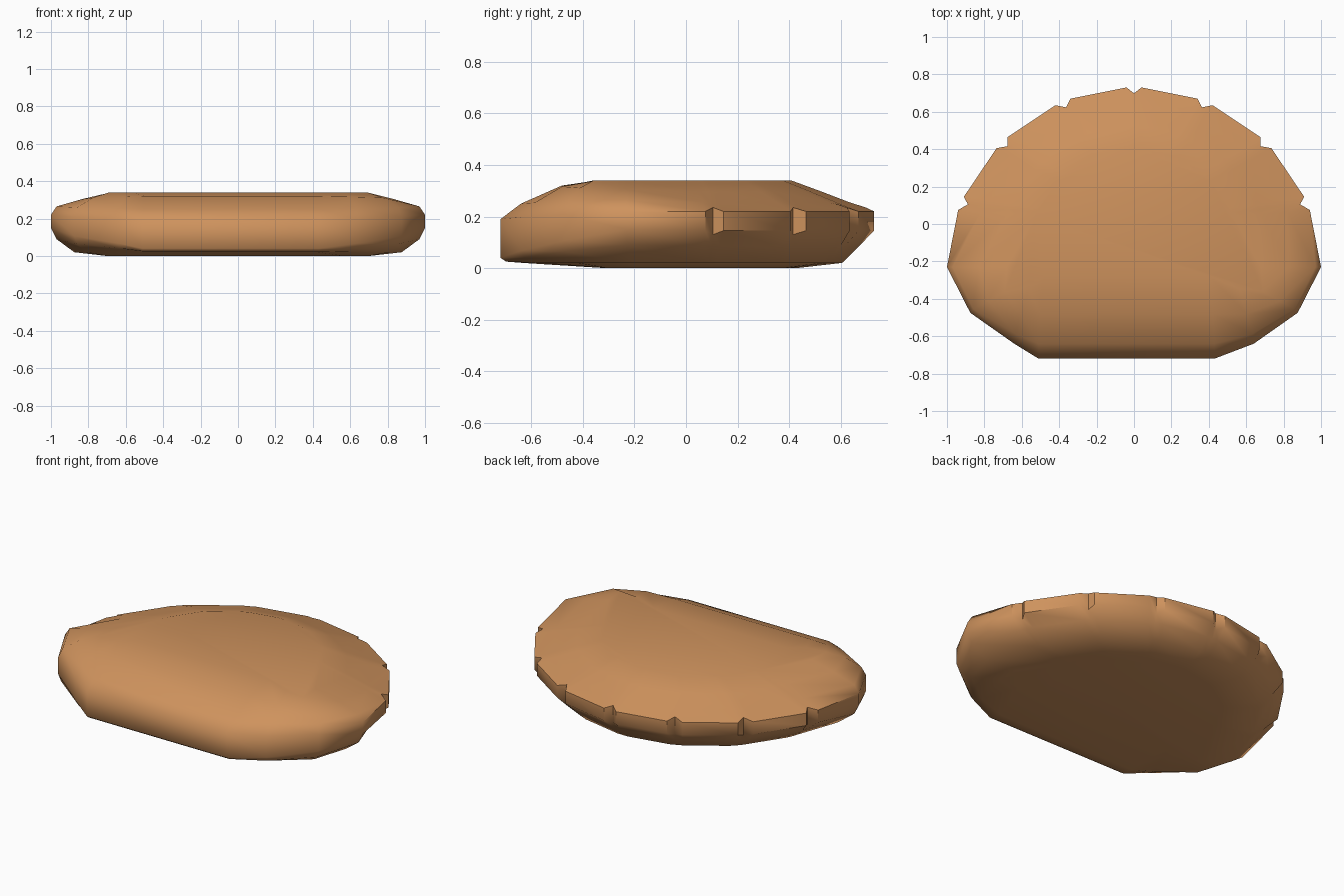
import bpy, bmesh, math

if "Cube" in bpy.data.objects:
    bpy.data.objects.remove(bpy.data.objects["Cube"])

# Material
tan = bpy.data.materials.new("warm tan")
tan.diffuse_color = (0.62, 0.29, 0.11, 1)
tan.use_nodes = True
tan.node_tree.nodes["Principled BSDF"].inputs["Base Color"].default_value = tan.diffuse_color

# Vertical profiles: (x scale, y scale, height) from the base up to the top
BACK = [(.59, .59, 0), (.83, .83, .02), (.92, .92, .085), (1, 1, .145), (1, 1, .22),
        (.87, .87, .255), (.72, .72, .297), (.56, .56, .34)]
SIDE = [(.70, .80, 0), (.875, .9, .02), (.97, 1, .09), (1, 1, .15), (1, 1, .22),
        (.97, 1, .265), (.83, 1, .305), (.68, 1, .34)]
FRONT = [(.95, .39, 0), (1, .88, .02), (1, .97, .025), (1, 1, .04), (1, 1, .19),
         (1, .89, .25), (.98, .67, .32), (.95, .39, .34)]
LOW_LIP, HIGH_LIP = 3, 4


def blend(a, b, t):
    return [tuple(p + (q - p) * t for p, q in zip(u, v)) for u, v in zip(a, b)]


# Right half outline from back to front: x, y, profile, is notch centre
half = [(.04, .73, BACK, False),
        (.34, .67, BACK, False), (.38, .652, BACK, True), (.42, .635, BACK, False),
        (.675, .465, BACK, False), (.707, .435, BACK, True), (.735, .405, BACK, False),
        (.91, .145, BACK, False), (.928, .11, BACK, True), (.94, .075, BACK, False),
        (1.0, -.23, SIDE, False),
        (.875, -.475, blend(SIDE, FRONT, .4), False),
        (.64, -.64, blend(SIDE, FRONT, .75), False),
        (.43, -.72, FRONT, False)]
left = [(-x, y, p, n) for x, y, p, n in reversed(half)]
left[0] = (-.51, -.72, FRONT, False)
outline = [(0, .73, BACK, True)] + half + left


# Flattened body with a notched rim around the back
bm = bmesh.new()
rings = []
for r in range(len(BACK)):
    ring = []
    for x, y, prof, notch in outline:
        sx, sy, z = prof[r]
        if notch and r in (LOW_LIP, HIGH_LIP):
            sx = sy = .957
            z += .015 if r == HIGH_LIP else -.015
        ring.append(bm.verts.new((x * sx, y * sy, z)))
    rings.append(ring)
n = len(outline)
for a, b in zip(rings, rings[1:]):
    for i in range(n):
        j = (i + 1) % n
        bm.faces.new((a[i], a[j], b[j], b[i]))
bm.faces.new(rings[0])
bm.faces.new(rings[-1])
bmesh.ops.recalc_face_normals(bm, faces=bm.faces)

mesh = bpy.data.meshes.new("notched_body")
bm.to_mesh(mesh)
bm.free()
mesh.materials.append(tan)
body = bpy.data.objects.new("notched_body", mesh)
bpy.context.collection.objects.link(body)
bpy.context.view_layer.objects.active = body
body.select_set(True)
bpy.ops.object.shade_smooth_by_angle(angle=math.radians(48))
